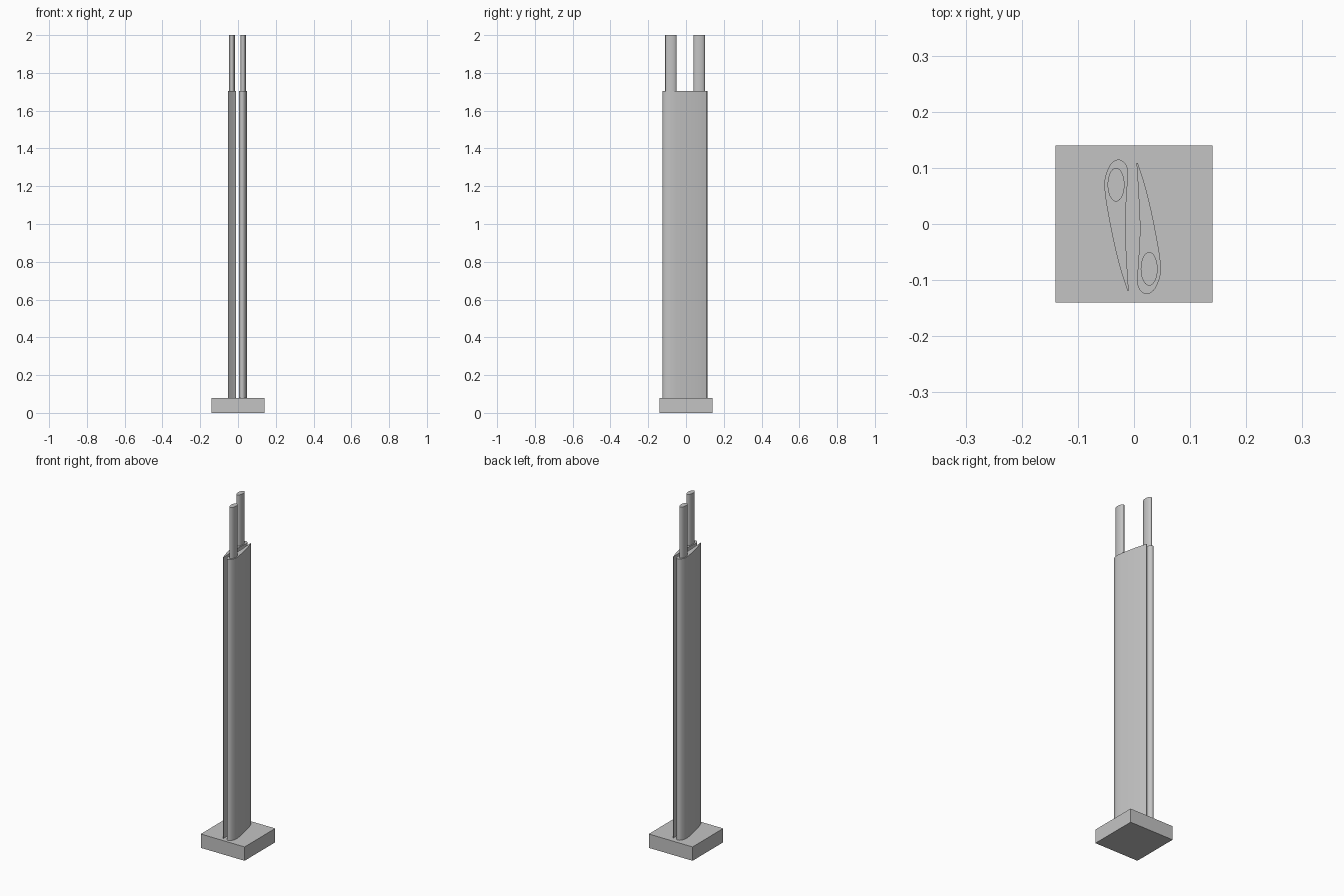
import bpy, bmesh, math
from mathutils import Vector

if "Cube" in bpy.data.objects:
    bpy.data.objects.remove(bpy.data.objects["Cube"], do_unlink=True)

# One plain grey for everything
grey = bpy.data.materials.new("concrete_grey")
grey.use_nodes = True
colour = (0.55, 0.55, 0.55, 1)
grey.diffuse_color = colour
grey.node_tree.nodes["Principled BSDF"].inputs["Base Color"].default_value = colour

BASE_TOP, BLADE_TOP, ROD_TOP = 0.08, 1.705, 2.0
CENTRE = Vector((-0.0025, -0.005))


def prism(name, outline, bottom, top):
    """Extrude a closed outline straight up."""
    bm = bmesh.new()
    face = bm.faces.new([bm.verts.new((p.x, p.y, bottom)) for p in outline])
    side = bmesh.ops.extrude_face_region(bm, geom=[face])["geom"]
    verts = [v for v in side if isinstance(v, bmesh.types.BMVert)]
    bmesh.ops.translate(bm, vec=(0, 0, top - bottom), verts=verts)
    bmesh.ops.recalc_face_normals(bm, faces=bm.faces)
    mesh = bpy.data.meshes.new(name)
    bm.to_mesh(mesh)
    bm.free()
    obj = bpy.data.objects.new(name, mesh)
    bpy.context.collection.objects.link(obj)
    mesh.materials.append(grey)
    bpy.ops.object.select_all(action='DESELECT')
    obj.select_set(True)
    bpy.context.view_layer.objects.active = obj
    bpy.ops.object.shade_smooth_by_angle(angle=math.radians(35))
    return obj


def smooth_path(points, steps=6):
    """Open Catmull-Rom path through the points."""
    pts = [Vector(p) for p in points]
    pts = [2 * pts[0] - pts[1]] + pts + [2 * pts[-1] - pts[-2]]
    out = []
    for a, b, c, d in zip(pts, pts[1:], pts[2:], pts[3:]):
        for i in range(steps):
            t = i / steps
            out.append(b + (c - a) * (t / 2)
                       + (2 * a - 5 * b + 4 * c - d) * (t * t / 2)
                       + (3 * b - a - 3 * c + d) * (t ** 3 / 2))
    return out + [pts[-2]]


def half_turn(outline):
    return [2 * CENTRE - p for p in outline]


# Wing-shaped section, from the sharp tail round the nose and back
blade = smooth_path([
    (-0.0095, -0.119), (-0.013, -0.063), (-0.0155, 0.0), (-0.0125, 0.06),
    (-0.0105, 0.09), (-0.015, 0.107), (-0.028, 0.115), (-0.042, 0.106),
    (-0.051, 0.085), (-0.0525, 0.065), (-0.049, 0.035), (-0.037, -0.028),
    (-0.024, -0.081), (-0.0115, -0.119)])

# Oval rod section
rod = [Vector((-0.032 + 0.015 * math.cos(a), 0.07 + 0.03 * math.sin(a)))
       for a in (math.tau * i / 40 for i in range(40))]

# Square foot
foot = [Vector((x, y)) for x, y in ((-0.14, -0.14), (0.14, -0.14), (0.14, 0.14), (-0.14, 0.14))]
prism("base_block", foot, 0, BASE_TOP)

# Pair of blades, each with a rod rising from its thick end
for side, place in (("right", list), ("left", half_turn)):
    prism(side + "_blade", place(blade), BASE_TOP, BLADE_TOP)
    prism(side + "_rod", place(rod), BLADE_TOP, ROD_TOP)
